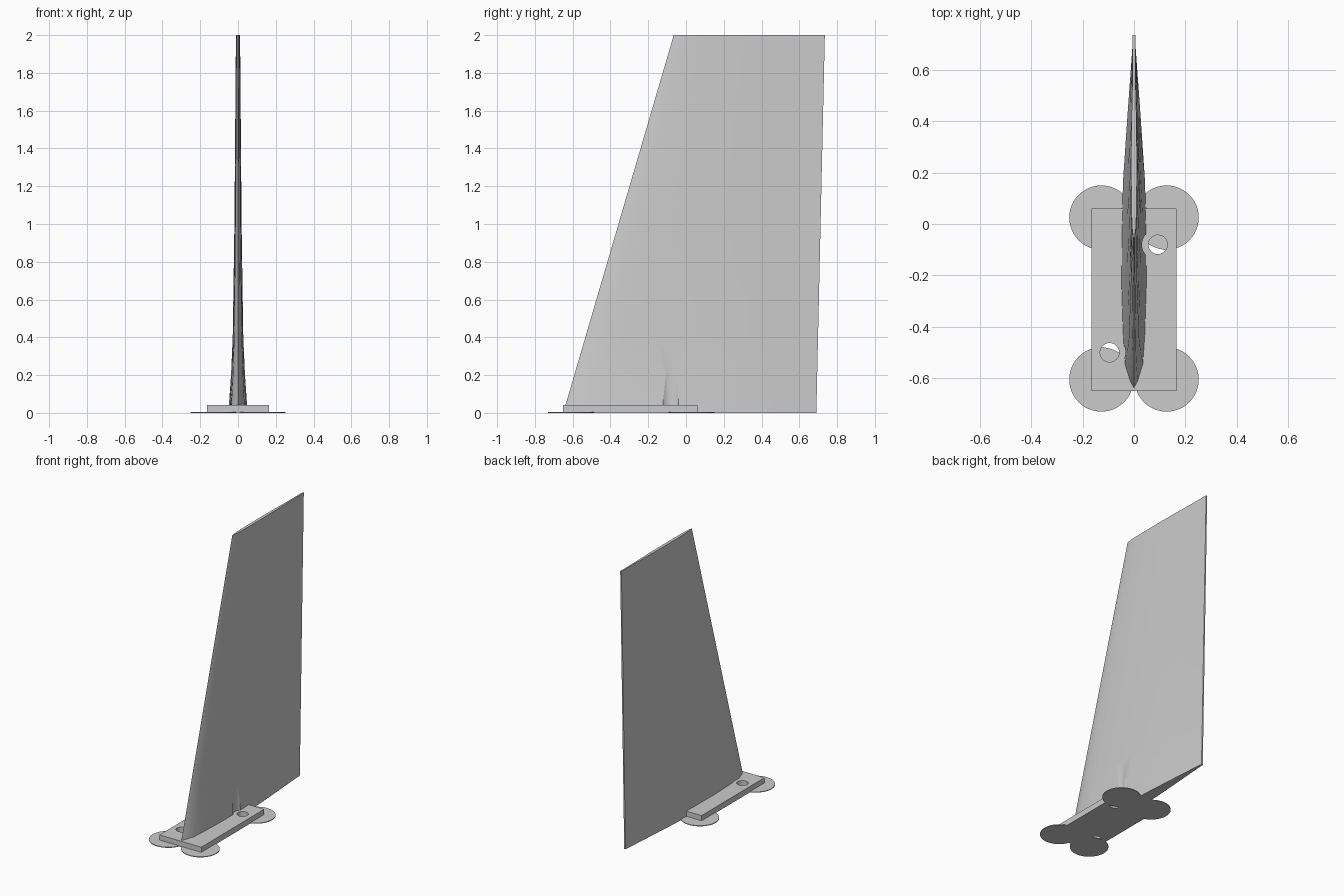
import bpy
import bmesh
import math

default = bpy.data.objects.get("Cube")
if default:
    bpy.data.objects.remove(default, do_unlink=True)

grey = bpy.data.materials.new("plain grey")
grey.use_nodes = True
COLOUR = (0.6, 0.6, 0.6, 1)
grey.diffuse_color = COLOUR
grey.node_tree.nodes["Principled BSDF"].inputs["Base Color"].default_value = COLOUR


def finish(bm, name):
    bmesh.ops.recalc_face_normals(bm, faces=bm.faces)
    mesh = bpy.data.meshes.new(name)
    bm.to_mesh(mesh)
    bm.free()
    obj = bpy.data.objects.new(name, mesh)
    bpy.context.collection.objects.link(obj)
    mesh.materials.append(grey)
    return obj


def cylinder(name, x, y, z0, z1, radius, sides=48):
    bm = bmesh.new()
    bmesh.ops.create_cone(bm, cap_ends=True, segments=sides,
                          radius1=radius, radius2=radius, depth=z1 - z0)
    bmesh.ops.translate(bm, verts=bm.verts, vec=(x, y, (z0 + z1) / 2))
    return finish(bm, name)


def cut(obj, cutters):
    for cutter in cutters:
        cutter.hide_render = True
        mod = obj.modifiers.new("cut", 'BOOLEAN')
        mod.operation = 'DIFFERENCE'
        mod.solver = 'EXACT'
        mod.object = cutter
    graph = bpy.context.evaluated_depsgraph_get()
    mesh = bpy.data.meshes.new_from_object(obj.evaluated_get(graph))
    obj.modifiers.clear()
    obj.data = mesh
    for cutter in cutters:
        bpy.data.objects.remove(cutter, do_unlink=True)


def smooth(obj, angle):
    bpy.ops.object.select_all(action='DESELECT')
    obj.select_set(True)
    bpy.context.view_layer.objects.active = obj
    bpy.ops.object.shade_smooth_by_angle(angle=math.radians(angle))


SCREWS = [(0.093, -0.08), (-0.095, -0.5)]

# Base plate with two screw holes
bm = bmesh.new()
bmesh.ops.create_cube(bm, size=1)
bmesh.ops.scale(bm, verts=bm.verts, vec=(0.33, 0.71, 0.042))
bmesh.ops.translate(bm, verts=bm.verts, vec=(0, -0.295, 0.021))
plate = finish(bm, "base_plate")
cut(plate, [cylinder("hole_cutter", x, y, -0.1, 0.1, 0.037) for x, y in SCREWS])
smooth(plate, 30)

# Thin round pads under the four corners
for side, x in (("left", 0.127), ("right", -0.127)):
    for end, y in (("front", -0.605), ("back", 0.025)):
        pad = cylinder(f"{end}_{side}_pad", x, y, 0, 0.005, 0.125)
        smooth(pad, 30)

# Tapered fin lofted through airfoil sections: (chord fraction, thickness share)
FOIL = [(0, 0), (0.02, 0.3), (0.07, 0.72), (0.16, 0.88), (0.3, 1), (0.45, 0.98),
        (0.62, 0.82), (0.8, 0.5), (1, 0.12)]
# Section heights with half thickness
SECTIONS = [(0, 0.051), (0.2, 0.037), (0.4, 0.028), (1, 0.019), (2, 0.011)]

bm = bmesh.new()
rings = []
for z, half in SECTIONS:
    nose = -0.65 + 0.585 * z / 2
    tail = 0.69 + 0.045 * z / 2
    points = [(max(half * w, 0.005 if t == 1 else 0), nose + (tail - nose) * t)
              for t, w in FOIL]
    outline = points + [(-x, y) for x, y in reversed(points[1:])]
    rings.append([bm.verts.new((x, y, z)) for x, y in outline])
for low, high in zip(rings, rings[1:]):
    for i in range(len(low)):
        j = (i + 1) % len(low)
        bm.faces.new((low[i], low[j], high[j], high[i]))
bm.faces.new(rings[0])
bm.faces.new(rings[-1])
fin = finish(bm, "fin")

# Screwdriver clearance grooves in the fin sides
cut(fin, [cylinder("groove_cutter", x, y, -0.1, 0.6, 0.062) for x, y in SCREWS])
smooth(fin, 25)
